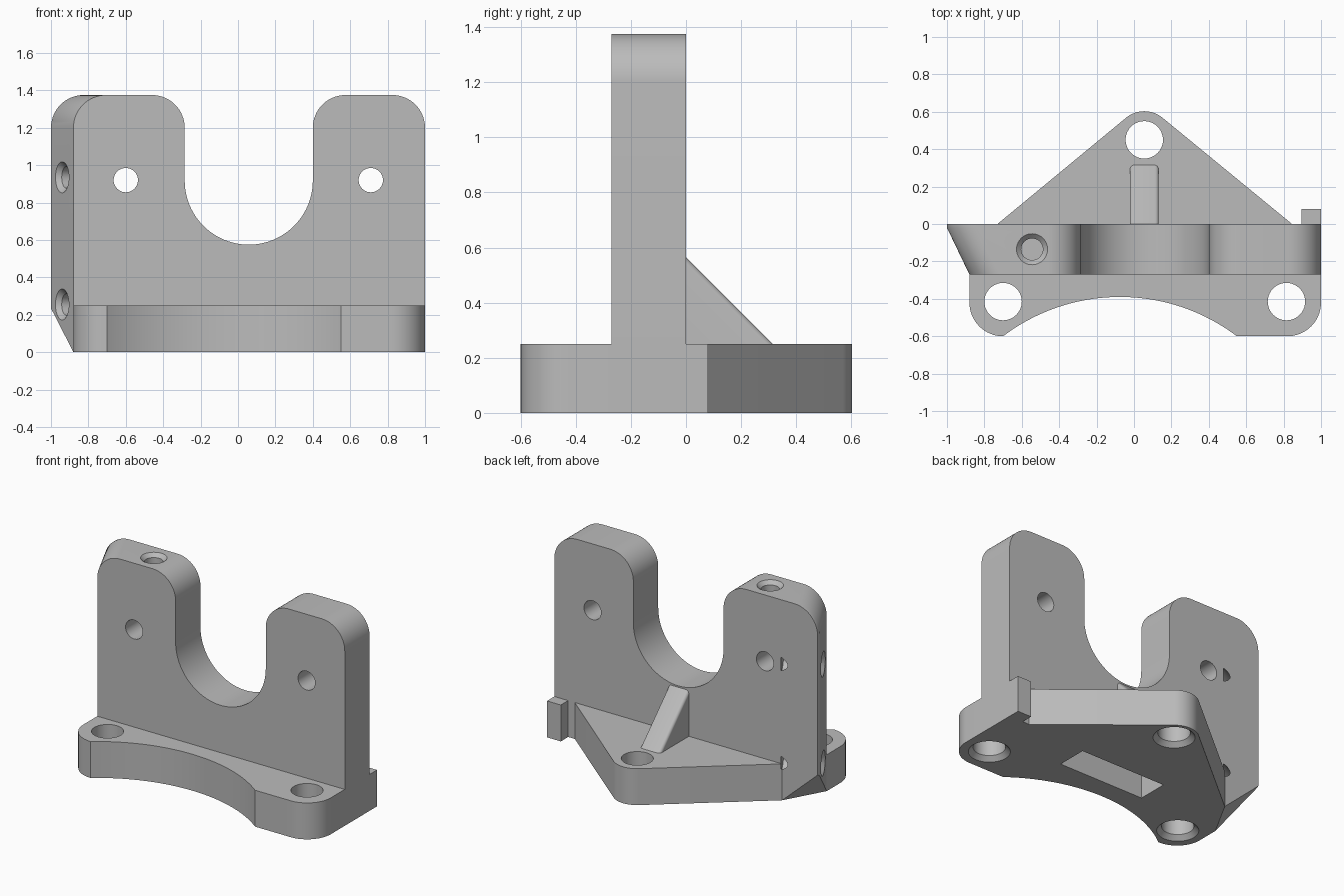
import bpy, bmesh
from math import sin, cos, pi, radians, sqrt, asin
from mathutils import Vector

default = bpy.data.objects.get("Cube")
if default:
    bpy.data.objects.remove(default, do_unlink=True)

grey = bpy.data.materials.new("light grey")
grey.use_nodes = True
grey.diffuse_color = (0.5, 0.5, 0.5, 1)
grey.node_tree.nodes["Principled BSDF"].inputs["Base Color"].default_value = (0.5, 0.5, 0.5, 1)


def arc(cx, cy, r, start, end, steps=16):
    """Points on an arc, angles in degrees."""
    angles = [radians(start + (end - start) * i / steps) for i in range(steps + 1)]
    return [(cx + r * cos(a), cy + r * sin(a)) for a in angles]


def loft(name, sections):
    """Closed solid through matching loops of points; returns object."""
    bm = bmesh.new()
    loops = [[bm.verts.new(p) for p in s] for s in sections]
    n = len(loops[0])
    for a, b in zip(loops, loops[1:]):
        for i in range(n):
            j = (i + 1) % n
            bm.faces.new((a[i], a[j], b[j], b[i]))
    bm.faces.new(loops[0][::-1])
    bm.faces.new(loops[-1])
    bmesh.ops.recalc_face_normals(bm, faces=bm.faces)
    return finish(name, bm)


def finish(name, bm):
    mesh = bpy.data.meshes.new(name)
    bm.to_mesh(mesh)
    bm.free()
    mesh.materials.append(grey)
    obj = bpy.data.objects.new(name, mesh)
    bpy.context.collection.objects.link(obj)
    return obj


def drill(origin, direction, steps):
    """Round cutter along a direction; steps are (distance, radius)."""
    turn = Vector(direction).to_track_quat('Z', 'Y')
    rings = [[Vector(origin) + turn @ Vector((x, y, d)) for x, y in arc(0, 0, r, 0, 360, 40)[:-1]]
             for d, r in steps]
    return loft("hole_cutter", rings)


def combine(target, other, operation):
    mod = target.modifiers.new("combine", 'BOOLEAN')
    mod.operation = operation
    mod.solver = 'EXACT'
    mod.object = other
    bpy.context.view_layer.objects.active = target
    bpy.ops.object.modifier_apply(modifier=mod.name)
    bpy.data.objects.remove(other, do_unlink=True)


# Upright plate with a round-bottomed slot and a slanted right side
MID, TOP, R = 0.0575, 1.375, 0.175
SLOT, SLOT_Z = 0.3425, 0.9175
shoulder = TOP - R
outline = [(-0.88, 0), (1, 0)]
outline += arc(1 - R, shoulder, R, 0, 90)
outline += arc(MID + SLOT + R, shoulder, R, 90, 180)
outline += arc(MID, SLOT_Z, SLOT, 0, -180, 48)
outline += arc(MID - SLOT - R, shoulder, R, 0, 90)
outline += arc(-0.88 + R, shoulder, R, 90, 180)


def plate_section(y, shift):
    return [(x - (shift if x < -0.6 else 0), y, z) for x, z in outline]


bracket = loft("bracket", [plate_section(-0.27, 0), plate_section(-0.02, 0.12), plate_section(0, 0.12)])

# Chamfer under the slanted side
corner = Vector((-0.88, -0.27, 0))
normal = (Vector((-0.73, 0, 0)) - corner).cross(Vector((-1, -0.02, 0.235)) - corner)
if normal.x > 0:
    normal.negate()
bm = bmesh.new()
bm.from_mesh(bracket.data)
cut = bmesh.ops.bisect_plane(bm, geom=bm.verts[:] + bm.edges[:] + bm.faces[:], dist=1e-5,
                             plane_co=corner, plane_no=normal, clear_outer=True)
bmesh.ops.holes_fill(bm, edges=[e for e in bm.edges if e.is_boundary])
bmesh.ops.recalc_face_normals(bm, faces=bm.faces)
bm.to_mesh(bracket.data)
bm.free()

# Base: front flange with a curved cut-out, pointed rear foot and side tab
half, sag = 0.625, 0.21
big = (half ** 2 + sag ** 2) / (2 * sag)
spread = asin(half / big) * 180 / pi
foot = [(-0.88, -0.27)] + arc(-0.7, -0.42, 0.18, 180, 270)
foot += arc(-0.075, -0.39 - big, big, 90 + spread, 90 - spread, 40)[1:]
foot += arc(0.82, -0.42, 0.18, 270, 360)
foot += [(1, 0.08), (0.895, 0.08), (0.895, 0), (0.845, 0)]
foot += arc(0.055, 0.45, 0.153, 51, 129) + [(-0.73, 0)]
base = loft("base", [[(x, y, z) for x, y in foot] for z in (0, 0.25)])
combine(bracket, base, 'UNION')

# Sloping rib behind the plate, rounded along its upper edges
side = [(-0.003, 0.2), (-0.003, 0.568), (0.365, 0.2)]
rib = loft("rib", [[(x, y, z) for y, z in side] for x in (-0.022, 0.132)])
bm = bmesh.new()
bm.from_mesh(rib.data)
slopes = [e for e in bm.edges
          if abs(e.verts[0].co.y - e.verts[1].co.y) > 0.1 and abs(e.verts[0].co.z - e.verts[1].co.z) > 0.1]
bmesh.ops.bevel(bm, geom=slopes, offset=0.02, segments=5, profile=0.5, affect='EDGES')
bm.to_mesh(rib.data)
bm.free()
combine(bracket, rib, 'UNION')

# Rectangular pocket in the underside
pocket = [(-0.27, -0.25), (0.38, -0.25), (0.38, -0.04), (-0.27, -0.04)]
combine(bracket, loft("pocket_cutter", [[(x, y, z) for x, y in pocket] for z in (-0.1, 0.2)]), 'DIFFERENCE')

# Mounting holes, countersunk from below
for x, y in ((-0.7, -0.415), (0.815, -0.415), (0.055, 0.45)):
    combine(bracket, drill((x, y, 0), (0, 0, 1),
                           [(-0.02, 0.15), (0.03, 0.1), (0.4, 0.1)]), 'DIFFERENCE')

# Holes through the plate
for x in (-0.6, 0.71):
    combine(bracket, drill((x, -0.5, 0.92), (0, 1, 0), [(0, 0.065), (0.8, 0.065)]), 'DIFFERENCE')

# Blind countersunk holes in the top and the slanted side
blind = [(-0.02, 0.103), (0.025, 0.058), (0.26, 0.058)]
inward = (0.25, 0.12, 0)
for origin, direction in (((-0.545, -0.135, TOP), (0, 0, -1)),
                          ((-0.94, -0.145, 0.935), inward),
                          ((-0.94, -0.145, 0.255), inward)):
    combine(bracket, drill(origin, direction, blind), 'DIFFERENCE')

# Smooth curved walls, keep edges sharp
bpy.ops.object.select_all(action='DESELECT')
bracket.select_set(True)
bpy.context.view_layer.objects.active = bracket
bpy.ops.object.shade_smooth_by_angle(angle=radians(25))
